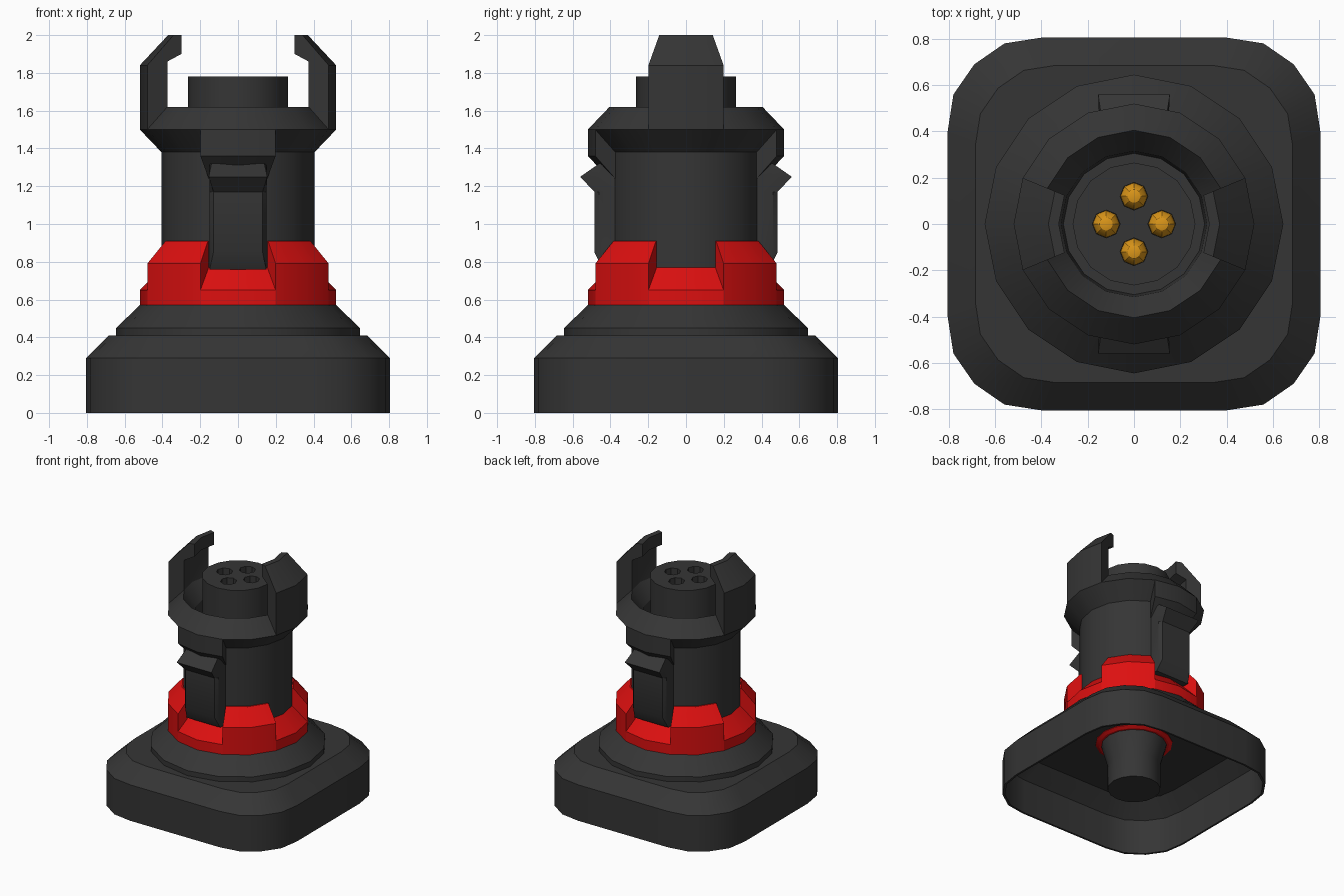
import bpy, bmesh, math
from mathutils import Matrix, Vector

cube = bpy.data.objects.get("Cube")
if cube:
    bpy.data.objects.remove(cube, do_unlink=True)

SIDES = 16
STEP = 2 * math.pi / SIDES


def make_material(name, rgb, roughness=0.6):
    m = bpy.data.materials.new(name)
    m.use_nodes = True
    m.diffuse_color = (*rgb, 1)
    bsdf = m.node_tree.nodes["Principled BSDF"]
    bsdf.inputs["Base Color"].default_value = (*rgb, 1)
    bsdf.inputs["Roughness"].default_value = roughness
    return m


DARK = make_material("dark_plastic", (0.036, 0.036, 0.036))
RED = make_material("red_plastic", (0.72, 0.005, 0.005))
GOLD = make_material("gold_contact", (0.72, 0.31, 0.01))


def smooth(obj):
    bpy.ops.object.select_all(action='DESELECT')
    obj.select_set(True)
    bpy.context.view_layer.objects.active = obj
    bpy.ops.object.shade_smooth_by_angle(angle=math.radians(30))


def finish(name, bm, mat):
    bmesh.ops.remove_doubles(bm, verts=bm.verts, dist=1e-5)
    bmesh.ops.recalc_face_normals(bm, faces=bm.faces)
    mesh = bpy.data.meshes.new(name)
    bm.to_mesh(mesh)
    bm.free()
    mesh.materials.append(mat)
    obj = bpy.data.objects.new(name, mesh)
    bpy.context.collection.objects.link(obj)
    smooth(obj)
    return obj


def add_sector(bm, profile, first=0, count=SIDES):
    """Sweep a closed (radius, z) profile around z over some of the sides."""
    full = count == SIDES
    rings = []
    for i in range(count if full else count + 1):
        a = (first + i) * STEP
        rings.append([bm.verts.new((r * math.cos(a), r * math.sin(a), z)) for r, z in profile])
    n = len(profile)
    for i in range(count):
        a, b = rings[i], rings[(i + 1) % len(rings)]
        for j in range(n):
            k = (j + 1) % n
            on_axis = [profile[j][0] == 0, profile[k][0] == 0]
            if all(on_axis):
                continue
            if on_axis[0]:
                bm.faces.new((a[j], b[k], a[k]))
            elif on_axis[1]:
                bm.faces.new((a[j], b[j], a[k]))
            else:
                bm.faces.new((a[j], b[j], b[k], a[k]))
    if not full:
        bm.faces.new(rings[0])
        bm.faces.new(rings[-1])


def revolve(name, profile, mat, first=0, count=SIDES):
    bm = bmesh.new()
    add_sector(bm, profile, first, count)
    return finish(name, bm, mat)


# Hollow rounded-square base: outer skin, then inner skin
def square_ring(bm, half, z):
    corner = [(0.497, 1), (0.695, 0.969), (0.857, 0.857), (0.969, 0.695), (1, 0.497)]
    pts = []
    for quarter in range(4):
        rot = Matrix.Rotation(-quarter * math.pi / 2, 3, 'Z')
        pts += [rot @ Vector((x * half, y * half, 0)) for x, y in corner]
    return [bm.verts.new((p.x, p.y, z)) for p in pts]


bm = bmesh.new()
levels = [(0.685, 0.41), (0.805, 0.29), (0.805, 0), (0.79, 0), (0.79, 0.28), (0.67, 0.39)]
rings = [square_ring(bm, *lv) for lv in levels]
for a, b in zip(rings, rings[1:]):
    for i in range(len(a)):
        j = (i + 1) % len(a)
        bm.faces.new((a[i], a[j], b[j], b[i]))
bm.faces.new(rings[0])
bm.faces.new(rings[-1])
finish("base_shell", bm, DARK)

# Stepped collar on the base
revolve("base_collar", [(0, 0.4), (0.645, 0.4), (0.645, 0.45), (0.52, 0.57), (0, 0.57)], DARK)

# Stem and red seal under the base
revolve("lower_stem", [(0, 0), (0.195, 0), (0.195, 0.2), (0.25, 0.4), (0, 0.4)], DARK)
revolve("lower_seal", [(0, 0.37), (0.26, 0.37), (0.285, 0.385), (0.285, 0.41), (0, 0.41)], RED)

# Red locking ring: four tall teeth with four sloped notches between
bm = bmesh.new()
for q in range(4):
    add_sector(bm, [(0.38, 0.57), (0.52, 0.57), (0.52, 0.79), (0.415, 0.91), (0.38, 0.91)], 4 * q + 1, 2)
    add_sector(bm, [(0.38, 0.57), (0.52, 0.57), (0.52, 0.65), (0.405, 0.77), (0.38, 0.77)], 4 * q - 1, 2)
finish("locking_ring", bm, RED)

# Main barrel with flared rim and funnel mouth
revolve("barrel", [(0, 0.56), (0.405, 0.56), (0.405, 1.38), (0.52, 1.5), (0.405, 1.62),
                   (0.315, 1.5), (0.305, 1.4), (0, 1.4)], DARK)

# Hooked claws on the left and right
for side, first in (("left", -1), ("right", 7)):
    revolve(side + "_claw", [(0.36, 1.5), (0.52, 1.5), (0.52, 1.84), (0.37, 2.0), (0.325, 2.0),
                             (0.325, 1.9), (0.405, 1.86), (0.405, 1.6)], DARK, first, 2)


# Rim tabs and latch arms on the front and back
def latch_arm(name, sign):
    # depth, height, half width along the outer face
    section = [(0.46, 1.32, 0.14), (0.56, 1.25, 0.155), (0.485, 1.17, 0.13),
               (0.485, 0.85, 0.13), (0.44, 0.76, 0.15)]
    b = bmesh.new()
    rows = []
    for d, z, w in section:
        inner = min(d - 0.02, 0.46)
        rows.append([b.verts.new((x, sign * y, z)) for x, y in
                     ((-0.15, 0.35), (-0.15, inner), (-w, d), (w, d), (0.15, inner), (0.15, 0.35))])
    for lo, hi in zip(rows, rows[1:]):
        for i in range(6):
            j = (i + 1) % 6
            b.faces.new((lo[i], lo[j], hi[j], hi[i]))
    b.faces.new(rows[0])
    b.faces.new(rows[-1])
    finish(name, b, DARK)


for side, first, sign in (("front", 11, -1), ("back", 3, 1)):
    revolve(side + "_rim_tab", [(0.38, 1.5), (0.52, 1.5), (0.52, 1.36), (0.405, 1.24), (0.38, 1.24)],
            DARK, first, 2)
    latch_arm(side + "_latch_arm", sign)

# Inner plug with four sockets
plug = revolve("socket_plug", [(0, 1.39), (0.265, 1.39), (0.265, 1.78), (0, 1.78)], DARK)
spots = [Vector((0.12 * math.cos(q * math.pi / 2), 0.12 * math.sin(q * math.pi / 2), 0)) for q in range(4)]
bm = bmesh.new()
for p in spots:
    bmesh.ops.create_cone(bm, cap_ends=True, segments=8, radius1=0.06, radius2=0.06, depth=0.4,
                          matrix=Matrix.Translation(p + Vector((0, 0, 1.74))))
cutter = finish("socket_cutter", bm, DARK)
cutter.hide_render = True
cut = plug.modifiers.new("sockets", 'BOOLEAN')
cut.operation = 'DIFFERENCE'
cut.solver = 'EXACT'
cut.object = cutter
bpy.context.view_layer.objects.active = plug
bpy.ops.object.modifier_apply(modifier=cut.name)
bpy.data.objects.remove(cutter, do_unlink=True)
smooth(plug)

# Domed gold contacts inside the sockets
bm = bmesh.new()
for p in spots:
    bmesh.ops.create_uvsphere(bm, u_segments=8, v_segments=6, radius=0.059,
                              matrix=Matrix.Translation(p + Vector((0, 0, 1.56))))
finish("gold_contacts", bm, GOLD)
